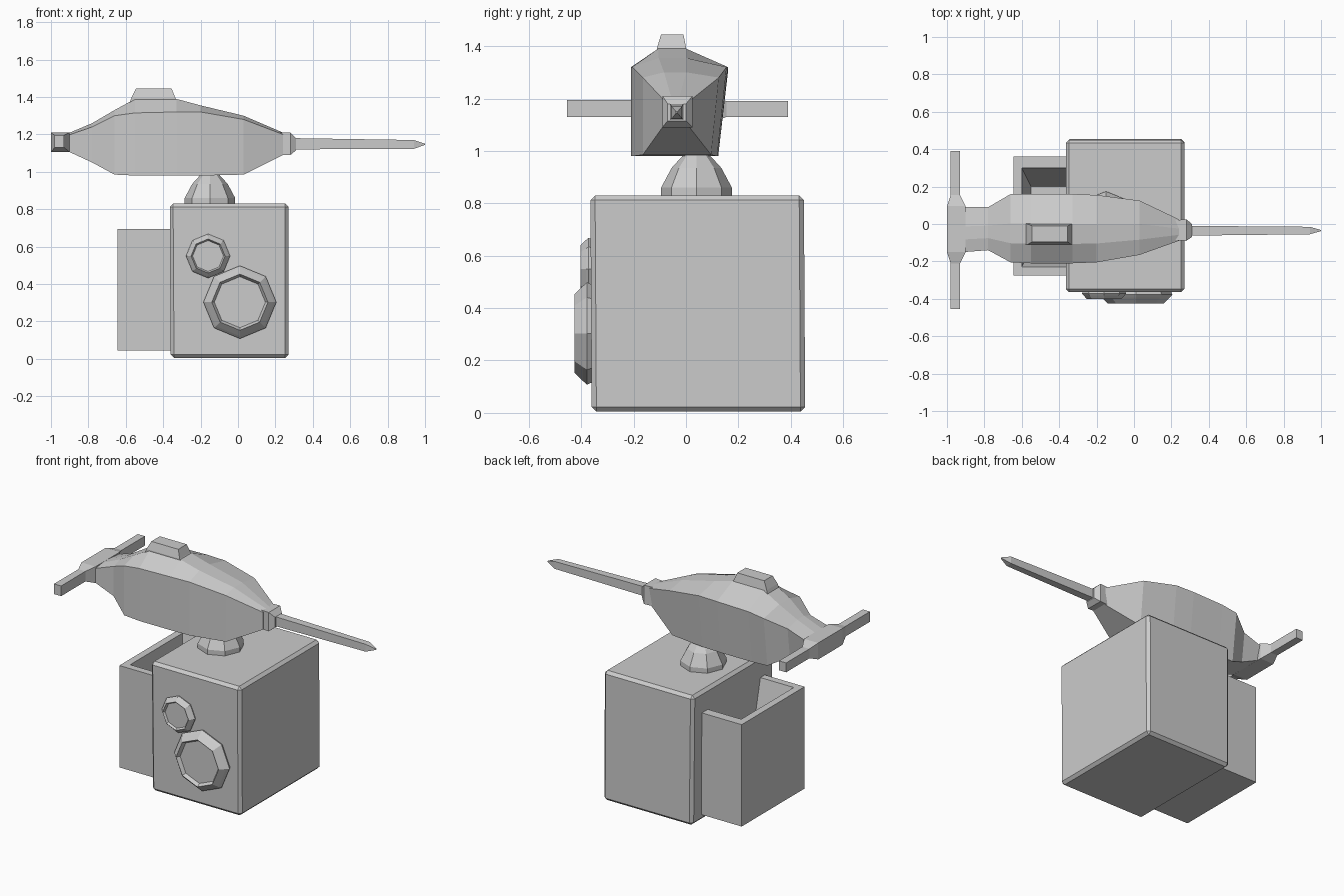
import bpy, bmesh, math
from mathutils import Vector


def loft(name, rings, cap_start=True, cap_end=True):
    """Skin a sequence of equal-length point rings into a flat-faced mesh."""
    bm = bmesh.new()
    vs = [[bm.verts.new(p) for p in r] for r in rings]
    n = len(vs[0])
    for a, b in zip(vs, vs[1:]):
        for i in range(n):
            j = (i + 1) % n
            bm.faces.new((a[i], a[j], b[j], b[i]))
    if cap_start:
        bm.faces.new(vs[0][::-1])
    if cap_end:
        bm.faces.new(vs[-1])
    bmesh.ops.recalc_face_normals(bm, faces=bm.faces)
    me = bpy.data.meshes.new(name)
    bm.to_mesh(me)
    bm.free()
    ob = bpy.data.objects.new(name, me)
    bpy.context.collection.objects.link(ob)
    return ob


def rect_x(x, y0, y1, z0, z1):
    return [(x, y0, z0), (x, y1, z0), (x, y1, z1), (x, y0, z1)]


def rect_y(y, x0, x1, z0, z1):
    return [(x0, y, z0), (x1, y, z0), (x1, y, z1), (x0, y, z1)]


def rect_z(z, x0, x1, y0, y1):
    return [(x0, y0, z), (x1, y0, z), (x1, y1, z), (x0, y1, z)]


def octagon(r):
    return [(r * math.cos(i * math.pi / 4), r * math.sin(i * math.pi / 4)) for i in range(8)]


# main cabinet, slightly tapered with chipped edges
cabinet = loft("cabinet", [rect_z(0.005, -0.36, 0.27, -0.36, 0.455),
                           rect_z(0.83, -0.365, 0.27, -0.365, 0.45)])
bev = cabinet.modifiers.new("edge_chamfer", "BEVEL")
bev.width = 0.018
bev.segments = 1

# open side bin with a funnel-shaped cavity
loft("side_bin", [rect_z(0.045, -0.645, -0.34, -0.275, 0.36),
                  rect_z(0.695, -0.645, -0.34, -0.275, 0.36),
                  rect_z(0.695, -0.60, -0.345, -0.23, 0.30),
                  rect_z(0.20, -0.55, -0.35, -0.12, 0.20)])

# faceted dials on the front
for name, cx, cz, r, d in (("small_dial", -0.16, 0.55, 0.118, 0.04),
                           ("large_dial", 0.01, 0.303, 0.195, 0.063)):
    prof = [(0.92, 0.02), (1.0, -0.25 * d), (0.93, -0.5 * d),
            (0.77, -d), (0.70, -0.65 * d)]
    loft(name, [[(cx + u, -0.362 + dy, cz + v) for u, v in octagon(r * k)]
                for k, dy in prof])

# domed swivel mount
loft("swivel_mount", [[(-0.15 + u, 0.04 + v, z) for u, v in octagon(r)]
                      for r, z in ((0.135, 0.80), (0.135, 0.86), (0.095, 0.935), (0.045, 0.99))])

# spindle body: x, left y, right y, bottom, shoulder, ridge
stations = [(-0.91, -0.15, 0.09, 1.11, 1.195, 1.205),
            (-0.78, -0.14, 0.09, 1.05, 1.24, 1.26),
            (-0.66, -0.205, 0.16, 0.985, 1.30, 1.33),
            (-0.55, -0.21, 0.16, 0.98, 1.315, 1.39),
            (-0.33, -0.21, 0.16, 0.98, 1.32, 1.39),
            (-0.20, -0.205, 0.155, 0.98, 1.32, 1.355),
            (0.03, -0.165, 0.125, 0.985, 1.28, 1.30),
            (0.24, -0.09, 0.025, 1.09, 1.20, 1.21)]
rings = []
for x, yl, yr, zb, zs, zt in stations:
    w = yr - yl
    rings.append([(x, yl, zb), (x, yr - 0.1 * w, zb), (x, yr, zs),
                  (x, yl + 0.57 * w, zt), (x, yl + 0.28 * w, zt), (x, yl, zs)])
loft("spindle_body", rings)

# cap on the ridge
loft("ridge_cap", [rect_z(1.37, -0.58, -0.32, -0.11, 0.005),
                   rect_z(1.395, -0.57, -0.335, -0.11, 0.0),
                   rect_z(1.445, -0.545, -0.355, -0.095, -0.01)])

# nose collar and pointed needle
loft("nose_collar", [rect_x(0.21, -0.085, 0.02, 1.09, 1.21),
                     rect_x(0.28, -0.09, 0.025, 1.09, 1.21),
                     rect_x(0.31, -0.07, 0.0, 1.115, 1.18)])
loft("needle", [rect_x(0.30, -0.062, -0.01, 1.12, 1.18),
                rect_x(0.94, -0.055, -0.015, 1.123, 1.17),
                rect_x(1.0, -0.038, -0.032, 1.144, 1.15)])

# tail block flaring into two cross arms
loft("tail_crossbar", [rect_y(-0.455, -0.98, -0.93, 1.13, 1.195),
                       rect_y(-0.21, -0.98, -0.93, 1.13, 1.195),
                       rect_y(-0.15, -1.0, -0.90, 1.105, 1.21),
                       rect_y(0.095, -1.0, -0.90, 1.105, 1.21),
                       rect_y(0.155, -0.98, -0.93, 1.13, 1.19),
                       rect_y(0.39, -0.98, -0.93, 1.13, 1.19)])
